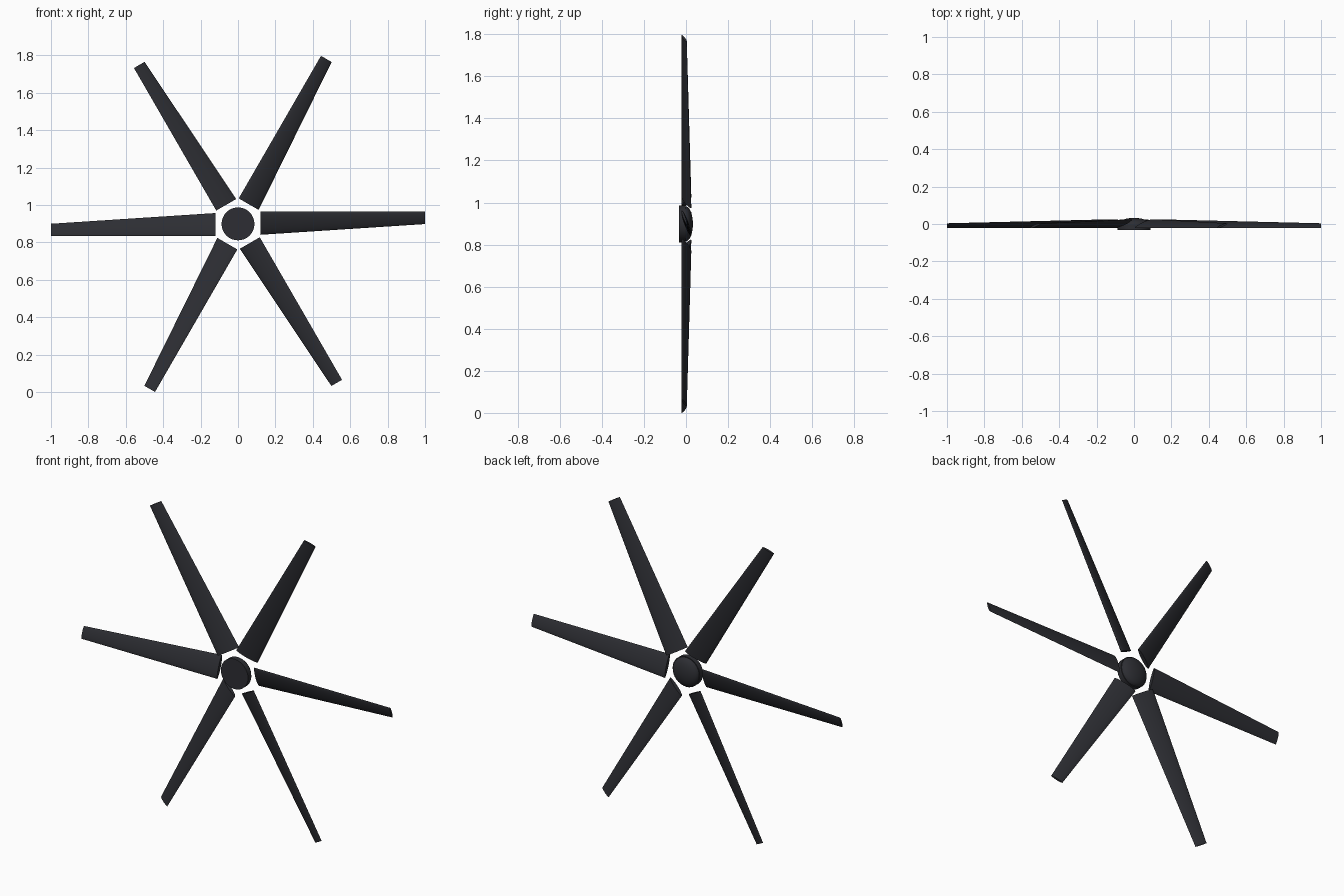
import bpy, bmesh, math
from mathutils import Matrix, Vector

cube = bpy.data.objects.get("Cube")
if cube:
    bpy.data.objects.remove(cube)

CENTRE = Vector((0, 0, 0.8985))
BLADES = 6
PITCH = math.radians(20)

charcoal = bpy.data.materials.new("charcoal")
charcoal.use_nodes = True
colour = (0.026, 0.027, 0.033, 1)
charcoal.diffuse_color = colour
charcoal.node_tree.nodes["Principled BSDF"].inputs["Base Color"].default_value = colour


def add_part(name, bm, angle=0.0):
    """Turn a bmesh into a smooth-shaded object turned about the hub axis."""
    bmesh.ops.recalc_face_normals(bm, faces=bm.faces)
    bm.transform(Matrix.Translation(CENTRE) @ Matrix.Rotation(-angle, 4, "Y"))
    mesh = bpy.data.meshes.new(name)
    bm.to_mesh(mesh)
    bm.free()
    mesh.materials.append(charcoal)
    part = bpy.data.objects.new(name, mesh)
    bpy.context.collection.objects.link(part)
    bpy.ops.object.select_all(action="DESELECT")
    part.select_set(True)
    bpy.context.view_layer.objects.active = part
    bpy.ops.object.shade_smooth_by_angle(angle=math.radians(35))


def blade_section(bm, x, chord, steps=12):
    """Pitched lens-shaped section hanging from the straight front edge."""
    along = Vector((0, math.sin(PITCH), -math.cos(PITCH)))
    across = Vector((0, math.cos(PITCH), math.sin(PITCH)))
    edge = Vector((x, -0.021, 0.065))
    ring = []
    for i in range(2 * steps):
        a = math.pi * i / steps
        t = (1 - math.cos(a)) / 2
        half = 0.085 * math.copysign(abs(math.sin(a)) ** 1.2, math.sin(a))
        ring.append(bm.verts.new(edge + chord * (t * along + half * across)))
    return ring


def make_blade():
    bm = bmesh.new()
    root = blade_section(bm, 0.12, 0.131)
    tip = blade_section(bm, 1.0, 0.07)
    for i in range(len(root)):
        j = (i + 1) % len(root)
        bm.faces.new((root[i], root[j], tip[j], tip[i]))
    bm.faces.new(root)
    bm.faces.new(tip)
    return bm


# Six tapered blades around the hub
for n in range(BLADES):
    add_part(f"blade_{n + 1}", make_blade(), n * math.tau / BLADES)

# Hub: flat front disc with a shallow dome behind
bm = bmesh.new()
profile = [(0, -0.033), (0.088, -0.033), (0.088, -0.002)]
for i in range(7):
    a = math.pi / 2 * i / 6
    profile.append((0.084 * math.cos(a), -0.002 + 0.035 * math.sin(a)))
verts = [bm.verts.new((r, y, 0)) for r, y in profile]
edges = [bm.edges.new(pair) for pair in zip(verts, verts[1:])]
bmesh.ops.spin(bm, geom=verts + edges, cent=(0, 0, 0), axis=(0, 1, 0),
               angle=math.tau, steps=32)
bmesh.ops.remove_doubles(bm, verts=bm.verts, dist=0.0001)
add_part("hub", bm)
